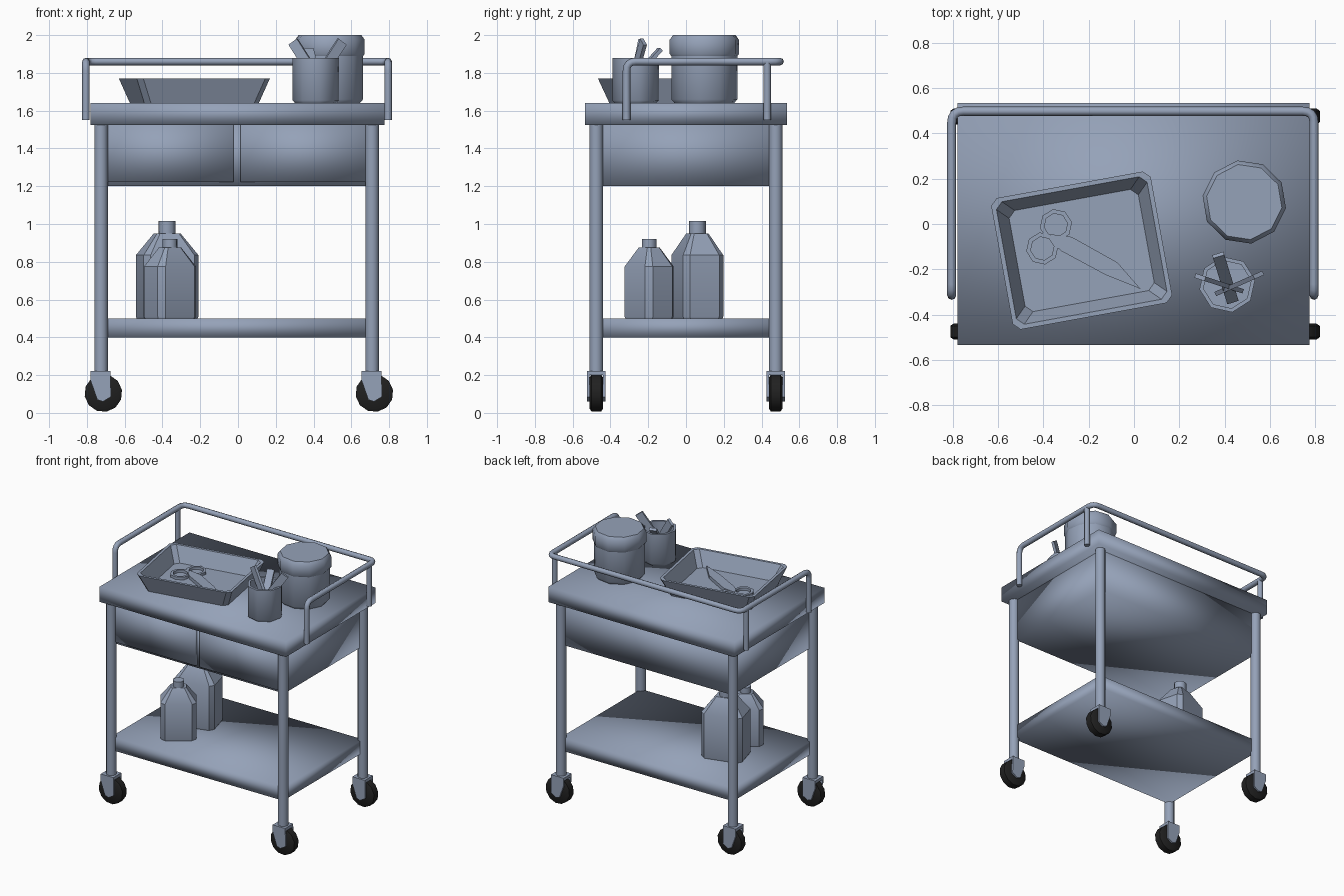
import bpy, bmesh
from math import sin, cos, pi, radians
from mathutils import Vector, Matrix

cube = bpy.data.objects.get("Cube")
if cube:
    bpy.data.objects.remove(cube, do_unlink=True)


def material(name, colour):
    m = bpy.data.materials.new(name)
    m.use_nodes = True
    m.diffuse_color = (*colour, 1)
    m.node_tree.nodes["Principled BSDF"].inputs["Base Color"].default_value = (*colour, 1)
    return m


STEEL = material("blue grey steel", (0.30, 0.36, 0.48))
RUBBER = material("black rubber", (0.015, 0.015, 0.015))


def smooth(ob, angle):
    bpy.ops.object.select_all(action="DESELECT")
    ob.select_set(True)
    bpy.context.view_layer.objects.active = ob
    bpy.ops.object.shade_smooth_by_angle(angle=radians(angle))


def finish(name, bm, mat=STEEL, angle=50):
    bmesh.ops.recalc_face_normals(bm, faces=bm.faces)
    mesh = bpy.data.meshes.new(name)
    bm.to_mesh(mesh)
    bm.free()
    mesh.materials.append(mat)
    ob = bpy.data.objects.new(name, mesh)
    bpy.context.collection.objects.link(ob)
    smooth(ob, angle)
    return ob


def loft(name, rings, mat=STEEL, closed=False, angle=50):
    """Skin equal point rings; cap the ends, or join last to first."""
    bm = bmesh.new()
    loops = [[bm.verts.new(p) for p in ring] for ring in rings]
    pairs = list(zip(loops, loops[1:]))
    if closed:
        pairs.append((loops[-1], loops[0]))
    else:
        bm.faces.new(loops[0])
        bm.faces.new(loops[-1])
    n = len(loops[0])
    for a, b in pairs:
        for i in range(n):
            bm.faces.new((a[i], a[(i + 1) % n], b[(i + 1) % n], b[i]))
    return finish(name, bm, mat, angle)


def box(name, x, y, z, angle=180, matrix=Matrix()):
    bm = bmesh.new()
    bmesh.ops.create_cube(bm, size=1)
    for v in bm.verts:
        v.co = matrix @ Vector([(r[0] + r[1]) / 2 + (r[1] - r[0]) * c
                                for r, c in zip((x, y, z), v.co)])
    return finish(name, bm, STEEL, angle)


def circle(cx, cy, z, r, n, turn=0):
    return [(cx + r * cos(radians(turn) + 2 * pi * i / n),
             cy + r * sin(radians(turn) + 2 * pi * i / n), z) for i in range(n)]


def lathe(name, cx, cy, profile, n, turn=0, closed=False):
    return loft(name, [circle(cx, cy, z, r, n, turn) for r, z in profile], closed=closed)


def chamfered(cx, cy, z, a, b, c, turn):
    """Rectangle of half sizes a, b with corners cut by c, turned about its middle."""
    pts = [(a, b - c), (a - c, b), (c - a, b), (-a, b - c),
           (-a, c - b), (c - a, -b), (a - c, -b), (a, c - b)]
    s, k = sin(radians(turn)), cos(radians(turn))
    return [(cx + x * k - y * s, cy + x * s + y * k, z) for x, y in pts]


def tube(name, points, radius, bend):
    """Pipe through points with rounded corners."""
    pts = [Vector(p) for p in points]
    path = [pts[0]]
    for a, b, c in zip(pts, pts[1:], pts[2:]):
        p, q = b + (a - b).normalized() * bend, b + (c - b).normalized() * bend
        for i in range(5):
            t = i / 4
            path.append(p * (1 - t) ** 2 + b * 2 * t * (1 - t) + q * t * t)
    path.append(pts[-1])
    cu = bpy.data.curves.new(name, "CURVE")
    cu.dimensions = "3D"
    cu.bevel_depth = radius
    cu.bevel_resolution = 2
    cu.use_fill_caps = True
    sp = cu.splines.new("POLY")
    sp.points.add(len(path) - 1)
    for pt, co in zip(sp.points, path):
        pt.co = (*co, 1)
    cu.materials.append(STEEL)
    ob = bpy.data.objects.new(name, cu)
    bpy.context.collection.objects.link(ob)
    bpy.ops.object.select_all(action="DESELECT")
    ob.select_set(True)
    bpy.context.view_layer.objects.active = ob
    bpy.ops.object.convert(target="MESH")
    smooth(bpy.context.object, 50)


# Table top, shelf and drawer unit
box("table_top", (-.78, .775), (-.535, .535), (1.525, 1.64))
box("lower_shelf", (-.725, .71), (-.475, .475), (.4, .5))
box("drawer_cabinet", (-.72, .705), (-.455, .475), (1.2, 1.53))
box("left_drawer_front", (.012, .705), (-.475, -.45), (1.222, 1.53))
box("right_drawer_front", (-.72, -.025), (-.475, -.45), (1.222, 1.53))

# Legs with casters
for side, lx in (("right", -.725), ("left", .71)):
    for end, ly in (("front", -.475), ("back", .475)):
        tag = f"{end}_{side}"
        lathe(f"{tag}_leg", lx, ly, [(.036, .21), (.036, 1.53)], 12)
        wx = lx + .012
        rims = [(.085, -.035), (.1, -.025), (.1, .025), (.085, .035)]
        loft(f"{tag}_wheel", [[(x, ly + dy, z + .105) for x, z, _ in circle(wx, 0, 0, r, 12, 10)]
                              for r, dy in rims], RUBBER)
        box(f"{tag}_caster_cap", (lx - .055, lx + .05), (ly - .048, ly + .048), (.2, .222), 30)
        fork = [(-.055, .222), (.05, .222), (.052, .085), (.01, .06), (-.02, .07), (-.055, .17)]
        for face, d in (("inner", .036), ("outer", -.048)):
            loft(f"{tag}_{face}_fork", [[(lx + x, ly + y, z) for x, z in fork]
                                        for y in (d, d + .012)], angle=30)

# Guard rail
tube("guard_rail", [(-.805, -.315, 1.55), (-.805, -.315, 1.86), (-.805, .498, 1.86),
                    (.795, .498, 1.86), (.795, -.315, 1.86), (.795, -.315, 1.55)], .02, .05)
for side, x in (("right", -.805), ("left", .795)):
    tube(f"{side}_rail_post", [(x, .43, 1.55), (x, .43, 1.86)], .02, 0)

# Tray
tray = [(.308, .243, 1.64), (.358, .295, 1.77), (.338, .275, 1.77), (.29, .227, 1.658)]
loft("tray", [chamfered(-.231, -.117, z, a, b, .03, 10.3) for a, b, z in tray], angle=40)

# Scissors
for name, cx, cy in (("upper", -.345, -.005), ("lower", -.405, -.108)):
    lathe(f"scissors_{name}_handle", cx, cy,
          [(.072, 1.66), (.072, 1.68), (.052, 1.68), (.052, 1.66)], 8, 10, closed=True)
blade = [(-.37, -.045), (-.275, -.057), (-.073, -.17), (.029, -.287), (-.125, -.225),
         (-.32, -.12), (-.36, -.085)]
loft("scissors_blade", [[(x, y, z) for x, y in blade] for z in (1.66, 1.685)], angle=30)

# Canister with lid
lathe("canister", .487, .097, [(.16, 1.64), (.177, 1.66), (.177, 1.89)], 10, 27.5)
lathe("canister_lid", .487, .097, [(.17, 1.88), (.186, 1.9), (.186, 1.975), (.168, 2)], 10, 27.5)

# Cup with sticks
lathe("cup", .412, -.267, [(.112, 1.64), (.125, 1.655), (.125, 1.88), (.107, 1.88), (.107, 1.67)],
      8, 10)
sticks = [((.46, -.29, 1.7), (.292, -.235, 1.965)), ((.38, -.3, 1.7), (.55, -.225, 1.965)),
          ((.435, -.34, 1.7), (.372, -.137, 1.925))]
for i, (low, high) in enumerate(sticks):
    low, high = Vector(low), Vector(high)
    axis = high - low
    m = Matrix.Translation(low) @ axis.to_track_quat("Z", "Y").to_matrix().to_4x4()
    w, d = (.026, .01) if i == 2 else (.01, .028)
    box(f"stick_{i + 1}", (-w, w), (-d, d), (0, axis.length), 30, m)

# Bottles: middle, half sizes, turn, shoulder height, shoulder top, cap top
bottles = [("small", -.36, -.195, .1235, .093, 35, .775, .875, .92, .04),
           ("large", -.375, .06, .15, .11, 15, .835, .95, 1.015, .045)]
for name, x, y, a, b, turn, z1, z2, z3, neck in bottles:
    body = [(.97, .5), (1, .51), (1, z1), (.43, z2)]
    loft(f"{name}_bottle", [chamfered(x, y, z, a * s, b * s, .03 * s, turn) for s, z in body],
         angle=35)
    lathe(f"{name}_bottle_cap", x, y, [(neck, z2 - .01), (neck, z3)], 8, turn + 22.5)
